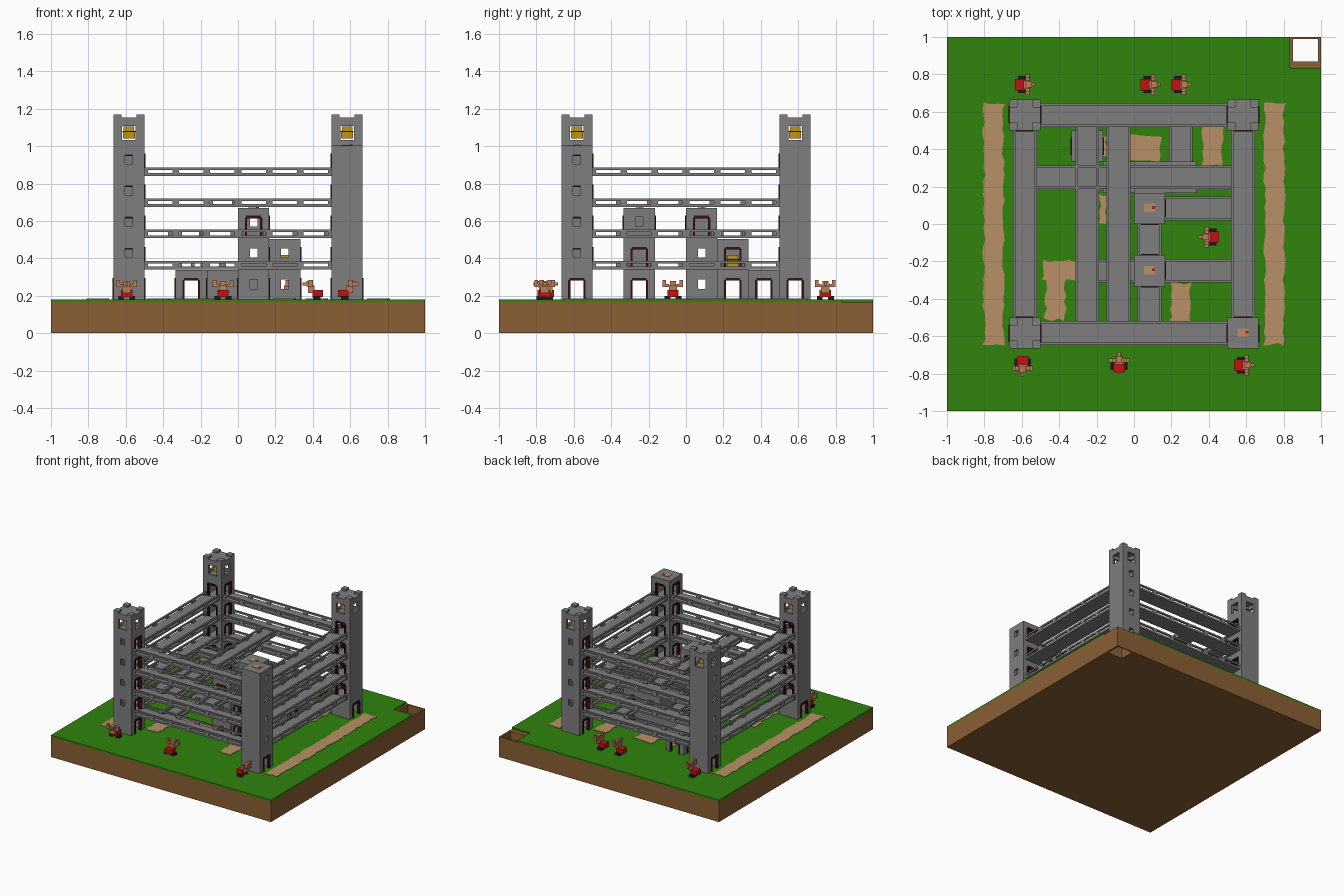
import bpy, bmesh, math, random
from mathutils import Matrix, Vector

if "Cube" in bpy.data.objects:
    bpy.data.objects.remove(bpy.data.objects["Cube"])
random.seed(4)
T = 1 / 6            # one tile, also one storey
H = T / 2
GRASS = 0.18
MATS = {}


def material(name, r, g, b):
    m = bpy.data.materials.new(name)
    m.use_nodes = True
    m.diffuse_color = (r, g, b, 1)
    m.node_tree.nodes["Principled BSDF"].inputs["Base Color"].default_value = (r, g, b, 1)
    MATS[name] = m


material("stone grey", .21, .21, .21)
material("door brown", .04, .005, .005)
material("grass green", .03, .23, .004)
material("earth brown", .26, .115, .034)
material("path tan", .48, .28, .13)
material("skin", .52, .21, .1)
material("red", .55, .005, .005)
material("gold", .52, .3, .01)
material("black", .012, .01, .01)
ORDER = list(MATS)


class Part:
    """A mesh gathered from boxes, each with its own colour."""

    def __init__(self, name):
        self.name, self.bm, self.used = name, bmesh.new(), []

    def slot(self, colour):
        if colour not in self.used:
            self.used.append(colour)
        return self.used.index(colour)

    def box(self, lo, hi, colour="stone grey", mat=Matrix()):
        lo, hi = Vector(lo), Vector(hi)
        m = mat @ Matrix.Translation((lo + hi) / 2) @ Matrix.Diagonal((*(hi - lo), 1))
        vs = bmesh.ops.create_cube(self.bm, size=1, matrix=m)["verts"]
        for f in {f for v in vs for f in v.link_faces}:
            f.material_index = self.slot(colour)

    def finish(self):
        me = bpy.data.meshes.new(self.name)
        self.bm.to_mesh(me)
        self.bm.free()
        for c in self.used:
            me.materials.append(MATS[c])
        ob = bpy.data.objects.new(self.name, me)
        bpy.context.collection.objects.link(ob)
        return ob


# Ground block with an open shaft in the back corner
g = Part("earth_base")
g.box((-1, -1, 0), (1, .87, T), "earth brown")
g.box((-1, .87, 0), (.85, 1, T), "earth brown")
g.box((.985, .87, 0), (1, 1, T), "earth brown")
g.box((.85, .99, 0), (.985, 1, T), "earth brown")
g.finish()
g = Part("grass")
g.box((-1, -1, T), (1, 1 - T, GRASS), "grass green")
g.box((-1, 1 - T, T), (1 - T, 1, GRASS), "grass green")
g.finish()


# Ragged dirt paths
def path(x0, x1, y0, y1):
    p = Part("dirt_path")
    corners = [Vector(c) for c in ((x0, y0, 0), (x1, y0, 0), (x1, y1, 0), (x0, y1, 0))]
    mid, pts = sum(corners, Vector()) / 4, []
    for a, b in zip(corners, corners[1:] + corners[:1]):
        n = max(2, round((b - a).length / .035))
        inward = Vector((a.y - b.y, b.x - a.x, 0)).normalized()
        pts += [a.lerp(b, i / n) + inward * random.uniform(0, .016) for i in range(n)]
    vs = [p.bm.verts.new((v.x, v.y, GRASS + .004)) for v in pts]
    face = p.bm.faces.new(vs)
    face.material_index = p.slot("path tan")
    res = bmesh.ops.extrude_face_region(p.bm, geom=[face])
    for v in res["geom"]:
        if isinstance(v, bmesh.types.BMVert):
            v.co.z -= .003
    bmesh.ops.recalc_face_normals(p.bm, faces=p.bm.faces)
    p.finish()


for s in (-1, 1):
    path(s * .75 - .06, s * .75 + .06, -.65, .65)
path(-.48, -.36, -.52, -.28)
path(-.49, 0, -.31, -.19)
path(.19, .31, -.53, -.31)
path(.36, .48, .31, .53)
path(-.03, .15, .33, .48)
path(-.19, -.14, 0, .16)
path(-.19, -.14, .36, .48)


# Wall panel kinds: p plain, w window, d door, t wide top window
def panel(p, x, y, b, side, kind, top):
    m = Matrix.Translation((x, y, b)) @ Matrix.Rotation(side * math.pi / 2, 4, "Z")
    y0, y1 = -H, -H + .018

    def wall(u0, u1, z0, z1):
        p.box((u0, y0, z0), (u1, y1, z1), mat=m)

    if kind == "p":
        wall(-H, H, 0, top)
        return
    w, z0, z1 = {"w": (.02, .07, .12), "d": (.036, .013, .118), "t": (.036, .032, .107)}[kind]
    wall(-H, -w, 0, top)
    wall(w, H, 0, top)
    wall(-w, w, 0, z0)
    wall(-w, w, z1, top)
    if kind == "d":
        for s in (-1, 1):
            p.box((s * .041 - .006, y0 - .005, z0), (s * .041 + .006, y1 + .002, z1), "door brown", m)
        p.box((-.04, y0 - .005, z1 - .004), (.04, y1 + .002, z1 + .01), "door brown", m)


def tower(name, x, y, storeys, crown=False):
    """Each storey is four letters for the front, right, back and left walls."""
    p = Part(name)
    for i, kinds in enumerate(storeys):
        b = T * (i + 1)
        last = crown and i == len(storeys) - 1
        top = T - .016 if last else T
        for side, kind in enumerate(kinds):
            panel(p, x, y, b, side, kind, top)
        p.box((x - H + .01, y - H + .01, b), (x + H - .01, y + H - .01, b + .012))
        if i == len(storeys) - 1:
            p.box((x - H, y - H, b + top - .012), (x + H, y + H, b + top + .003))
            if crown:
                for sx in (-1, 1):
                    for sy in (-1, 1):
                        cx, cy = x + sx * (H - .022), y + sy * (H - .022)
                        p.box((cx - .022, cy - .022, b + top), (cx + .022, cy + .022, b + T + .003))
    p.finish()


def chest(x, y, z):
    p = Part("gold_chest")
    p.box((x - .032, y - .032, z), (x + .032, y + .032, z + .04), "gold")
    p.box((x - .034, y - .034, z + .036), (x + .034, y + .034, z + .042), "black")
    p.box((x - .028, y - .028, z + .042), (x + .028, y + .028, z + .064), "gold")
    p.finish()


# Four corner towers, with the window column turning around the castle
C = .5 + H
for name, sx, sy, lit in (("front_right", -1, -1, 0), ("front_left", 1, -1, 1),
                          ("back_left", 1, 1, 2), ("back_right", -1, 1, 3)):
    inner = {1 if sx < 0 else 3, 2 if sy < 0 else 0}
    upper = "".join("d" if k in inner else "w" if k == lit else "p" for k in range(4))
    ground = "".join("d" if k in (1, 3) else "p" for k in range(4))
    tall = lit != 1
    tower(name + "_tower", sx * C, sy * C, [ground] + [upper] * 4 + (["tttt"] if tall else []), tall)
    if tall:
        chest(sx * C, sy * C, 1.04)

# Inner keep
tower("keep_front_tower", H, -1.5 * T, ["wdpd", "wdwp", "dwdp"])
tower("keep_middle_tower", H, H, ["pwpw", "wwww", "ddwp"])
tower("keep_side_house", 1.5 * T, 1.5 * T, ["wdwd", "wdwp"])
tower("keep_hall", H, 1.5 * T, ["pdpd", "wpwp"])
tower("keep_low_hall", -H, 1.5 * T, ["pdpd"])
tower("gate_house", -1.5 * T, 2.5 * T, ["dddd"])
chest(1.5 * T, 1.5 * T, 2 * T + .02)

# Worn patches on the flat roofs
for x, y, z in ((C, -C, 6), (H, H, 4), (H, -1.5 * T, 4)):
    p = Part("roof_patch")
    p.box((x - .03, y - .02, z * T + .002), (x + .03, y + .025, z * T + .006), "path tan")
    p.box((x + .012, y - .002, z * T + .002), (x + .028, y + .012, z * T + .008), "red")
    p.finish()


# Raised walkway: slab, then slotted parapets on both sides
def walkway(a, b, level):
    a, b = Vector((*a, 0)), Vector((*b, 0))
    d = b - a
    n = round(d.length / T)
    m = Matrix.Translation((a.x, a.y, T * level)) @ Matrix.Rotation(math.atan2(d.y, d.x), 4, "Z")
    L, w = d.length, .064
    p = Part("walkway")
    p.box((0, -w, .008), (L, w, .023), mat=m)
    for s in (-1, 1):
        y0, y1 = sorted((s * w, s * (w - .014)))
        p.box((0, y0, .04), (L, y1, .053), mat=m)
        for i in range(n + 1):
            u0, u1 = max(0, i * T - .018), min(L, i * T + .018)
            p.box((u0, y0, .023), (u1, y1, .04), mat=m)
    p.finish()


for level in (2, 3, 4, 5):
    for s in (-1, 1):
        walkway((-.5, s * C), (.5, s * C), level)
        walkway((s * C, -.5), (s * C, .5), level)
walkway((-1.5 * T, -C + .06), (-1.5 * T, C - .06), 3)
walkway((-H, -C + .06), (-H, C - .06), 4)
walkway((-C + .06, 1.5 * T), (C - .06, 1.5 * T), 3)
walkway((H, -C + .06), (H, -2 * T), 3)
walkway((H, -T), (H, 0), 3)
walkway((T, H), (C - .06, H), 3)
walkway((T, -1.5 * T), (C - .06, -1.5 * T), 2)
walkway((2 * T, 1.5 * T), (C - .06, 1.5 * T), 2)
walkway((1.5 * T, 2 * T), (1.5 * T, C - .06), 2)
walkway((-1.5 * T, -C + .06), (-1.5 * T, 2 * T), 2)
walkway((-1.5 * T, -1.5 * T), (0, -1.5 * T), 2)


# Small figures with raised arms, facing local +x
def figure(x, y, turn):
    p = Part("villager")
    m = Matrix.Translation((x, y, GRASS)) @ Matrix.Rotation(math.radians(turn), 4, "Z")
    p.box((-.055, -.03, .014), (.002, .03, .05), "red", m)
    p.box((-.01, -.022, .035), (.025, .022, .075), "skin", m)
    p.box((.0, -.016, .07), (.035, .016, .1), "skin", m)
    p.box((.03, -.008, .075), (.055, .008, .09), "skin", m)
    for s in (-1, 1):
        for lo, hi, y0, y1, z0, z1, c in ((-.04, .0, .014, .045, 0, .018, "black"),
                                          (.0, .022, .02, .055, .068, .084, "skin"),
                                          (.0, .022, .036, .055, .08, .105, "skin")):
            ya, yb = sorted((s * y0, s * y1))
            p.box((lo, ya, z0), (hi, yb, z1), c, m)
    p.finish()


for x, y, turn in ((-.58, .745, 0), (.09, .745, 0), (.255, .745, 0), (.4, -.07, 180),
                   (-.595, -.76, -90), (-.08, -.74, 90), (.59, -.755, 0)):
    figure(x, y, turn)
